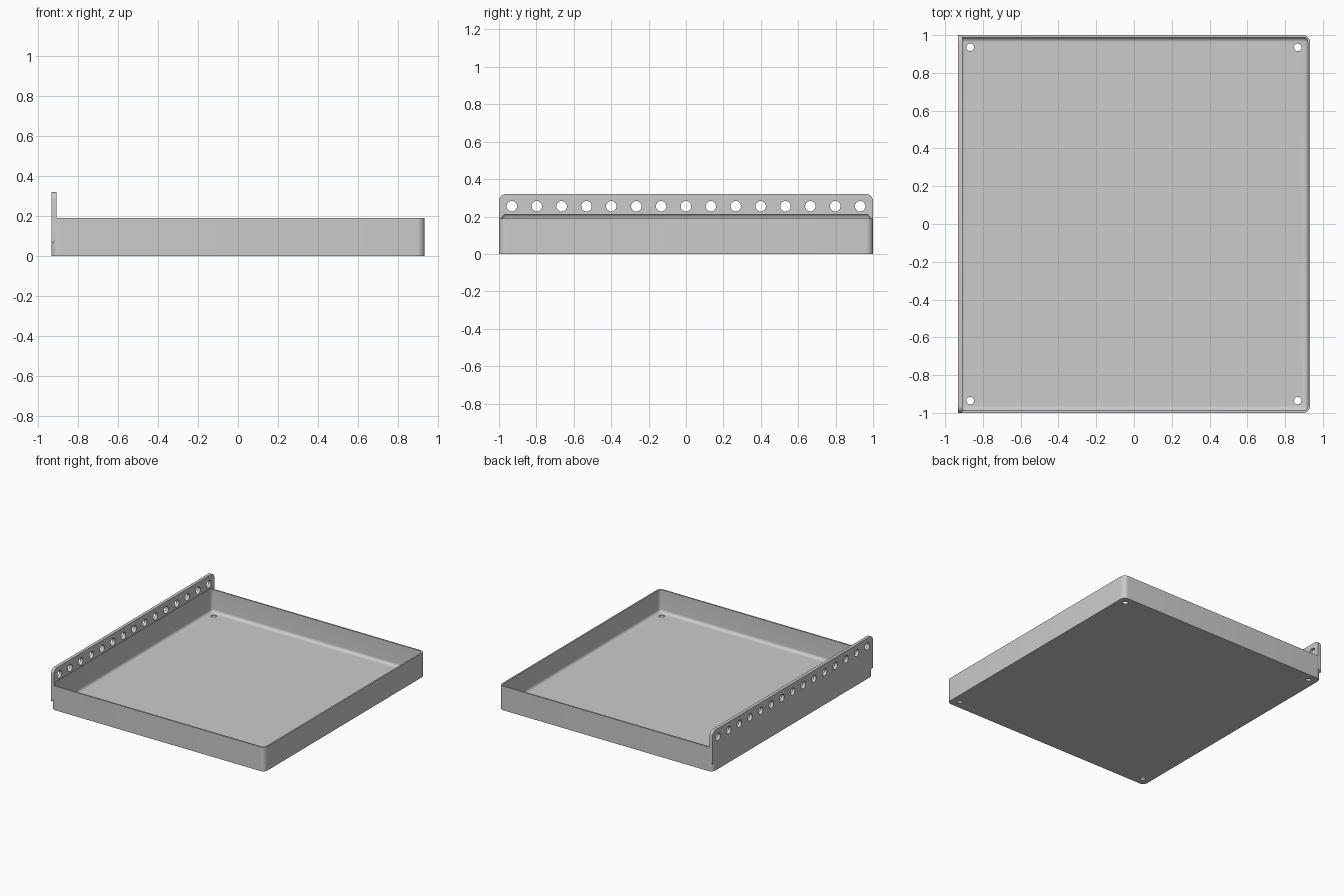
import bpy, bmesh
from math import sin, cos, pi
from mathutils import Matrix, Vector

if "Cube" in bpy.data.objects:
    bpy.data.objects.remove(bpy.data.objects["Cube"])

HX, HY = 0.932, 1.0          # half width and half depth
RIM, TOP = 0.19, 0.32        # wall height and flange height
WALL, PLATE = 0.012, 0.025   # wall and flange thickness
FLOOR = 0.012
CORNER, FILLET = 0.037, 0.025


def new_object(name, bm):
    bmesh.ops.recalc_face_normals(bm, faces=bm.faces)
    mesh = bpy.data.meshes.new(name)
    bm.to_mesh(mesh)
    bm.free()
    obj = bpy.data.objects.new(name, mesh)
    bpy.context.collection.objects.link(obj)
    return obj


def box(bm, low, high):
    low, high = Vector(low), Vector(high)
    verts = bmesh.ops.create_cube(bm, size=1)["verts"]
    for v in verts:
        v.co = (low + high) / 2 + v.co * (high - low)
    return verts


def round_edges(bm, rule, radius, segments=8):
    edges = [e for e in bm.edges if rule(*[v.co for v in e.verts])]
    bmesh.ops.bevel(bm, geom=edges, offset=radius, segments=segments,
                    profile=0.5, affect="EDGES")


def cylinder(bm, centre, radius, length, axis):
    turn = Matrix.Rotation(pi / 2, 4, "Y") if axis == "X" else Matrix()
    bmesh.ops.create_cone(bm, cap_ends=True, segments=32, radius1=radius,
                          radius2=radius, depth=length,
                          matrix=Matrix.Translation(centre) @ turn)


def combine(target, other, operation):
    mod = target.modifiers.new(operation, "BOOLEAN")
    mod.operation, mod.solver, mod.object = operation, "EXACT", other
    bpy.context.view_layer.objects.active = target
    bpy.ops.object.modifier_apply(modifier=mod.name)
    bpy.data.objects.remove(other)


# Tray block with rounded upright corners
bm = bmesh.new()
box(bm, (-HX, -HY, 0), (HX, HY, RIM))
round_edges(bm, lambda a, b: abs(a.z - b.z) > 0.01, CORNER)
tray = new_object("tray", bm)

# Upright flange: square ends, sloped underside, rounded top corners
bm = bmesh.new()
for v in box(bm, (-HX, -HY, 0.06), (-HX + PLATE, HY, TOP)):
    if v.co.z < RIM and v.co.x > -HX + 0.01:
        v.co.z += PLATE
round_edges(bm, lambda a, b: min(a.z, b.z) > RIM and abs(a.x - b.x) > 0.01, CORNER)
combine(tray, new_object("flange", bm), "UNION")

# Hollow with filleted floor, recessed slightly into the flange
bm = bmesh.new()
box(bm, (-HX + WALL, -HY + WALL, FLOOR), (HX - WALL, HY - WALL, RIM + FILLET))
round_edges(bm, lambda a, b: True, FILLET)
combine(tray, new_object("hollow", bm), "DIFFERENCE")

# Row of flange holes and four floor holes
bm = bmesh.new()
for i in range(15):
    cylinder(bm, (-HX, -0.931 + i * 0.133, 0.255), 0.028, 0.1, "X")
for sx in (-1, 1):
    for sy in (-1, 1):
        cylinder(bm, (sx * 0.867, sy * 0.935, 0), 0.02, 0.08, "Z")
combine(tray, new_object("holes", bm), "DIFFERENCE")

# Plain grey finish
grey = bpy.data.materials.new("plain grey")
grey.use_nodes = True
colour = (0.6, 0.6, 0.6, 1)
grey.diffuse_color = colour
grey.node_tree.nodes["Principled BSDF"].inputs["Base Color"].default_value = colour
tray.data.materials.clear()
tray.data.materials.append(grey)
for p in tray.data.polygons:
    p.material_index = 0

bpy.ops.object.select_all(action="DESELECT")
tray.select_set(True)
bpy.context.view_layer.objects.active = tray
bpy.ops.object.shade_smooth_by_angle(angle=pi / 6)
